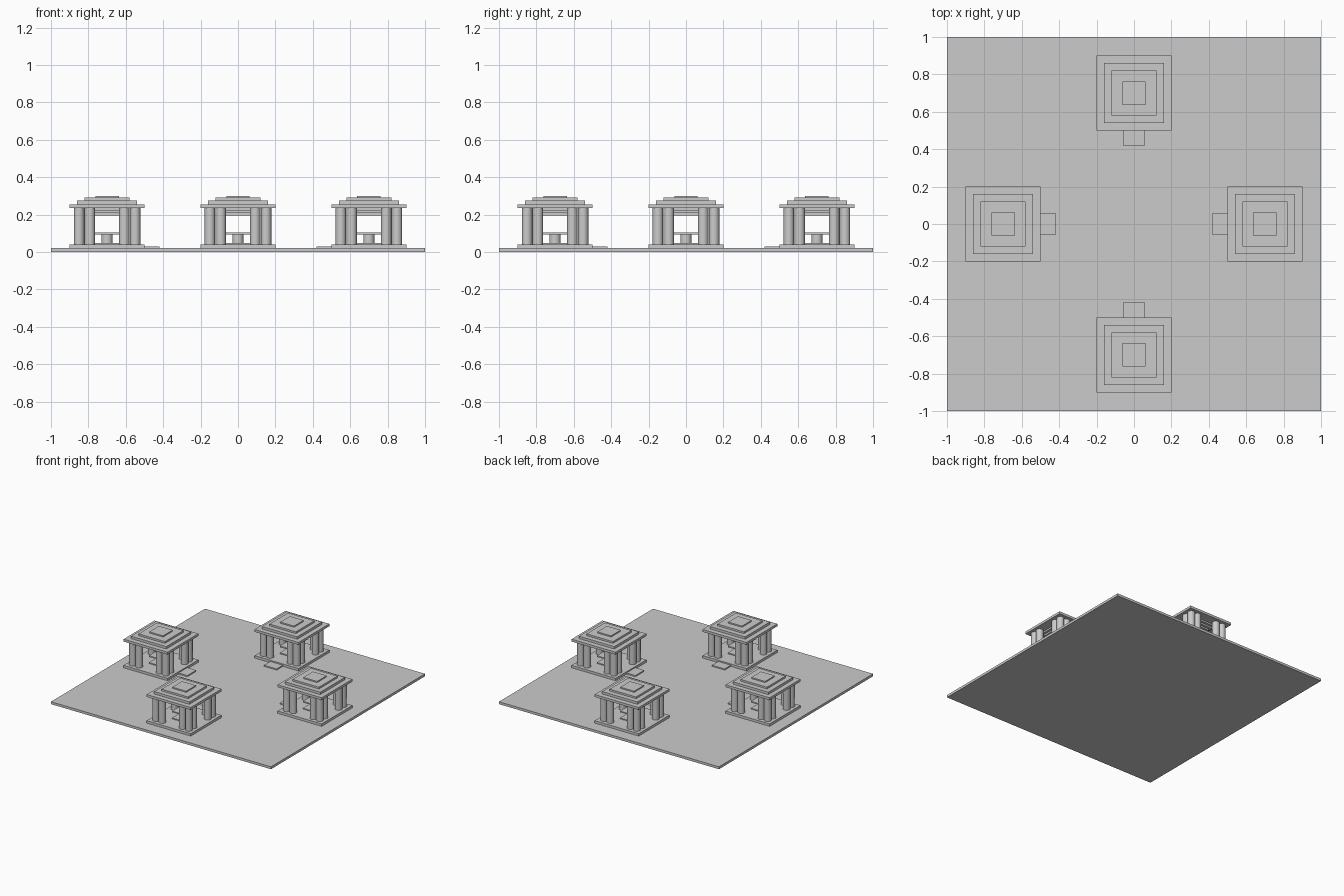
import bpy, math

if "Cube" in bpy.data.objects:
    bpy.data.objects.remove(bpy.data.objects["Cube"])


def box(name, cx, cy, sx, sy, z0, z1):
    bpy.ops.mesh.primitive_cube_add(size=1, location=(cx, cy, (z0 + z1) / 2))
    o = bpy.context.object
    o.name = name
    o.scale = (sx, sy, z1 - z0)
    bpy.ops.object.transform_apply(location=False, rotation=False, scale=True)
    return o


def cyl(name, cx, cy, r, z0, z1, n=16):
    bpy.ops.mesh.primitive_cylinder_add(vertices=n, radius=r, depth=z1 - z0,
                                        location=(cx, cy, (z0 + z1) / 2))
    o = bpy.context.object
    o.name = name
    bpy.ops.object.shade_smooth_by_angle(angle=math.radians(35))
    return o


# Ground plate
box("ground_plate", 0, 0, 2, 2, 0, 0.02)


def pavilion(tag, ang):
    dx, dy = round(math.cos(ang)), round(math.sin(ang))
    cx, cy = 0.7 * dx, 0.7 * dy

    # Plinth and entry step facing the centre
    box(tag + "_plinth", cx, cy, 0.4, 0.4, 0.02, 0.04)
    box(tag + "_entry_step", 0.46 * dx, 0.46 * dy,
        0.08 if dx else 0.115, 0.08 if dy else 0.115, 0.02, 0.03)

    # Clustered columns: one at each corner, one beside it on each face
    for sx in (-1, 1):
        for sy in (-1, 1):
            for px, py in ((0.15, 0.15), (0.092, 0.15), (0.15, 0.092)):
                cyl(tag + "_column", cx + sx * px, cy + sy * py, 0.028, 0.04, 0.235)

    # Stepped roof
    for w, z0, z1 in ((0.4, 0.235, 0.255), (0.32, 0.255, 0.275),
                      (0.24, 0.275, 0.29), (0.125, 0.29, 0.30)):
        box(tag + "_roof_tier", cx, cy, w, w, z0, z1)

    # Stepped ceiling under the roof
    for w, z0, z1 in ((0.24, 0.222, 0.235), (0.20, 0.209, 0.222), (0.16, 0.196, 0.209)):
        box(tag + "_ceiling_tier", cx, cy, w, w, z0, z1)

    # Central table
    box(tag + "_table_foot", cx, cy, 0.13, 0.13, 0.04, 0.048)
    cyl(tag + "_table_stem", cx, cy, 0.03, 0.048, 0.094)
    box(tag + "_table_top", cx, cy, 0.13, 0.13, 0.094, 0.104)


for i, tag in enumerate(("right", "back", "left", "front")):
    pavilion(tag + "_pavilion", i * math.pi / 2)
